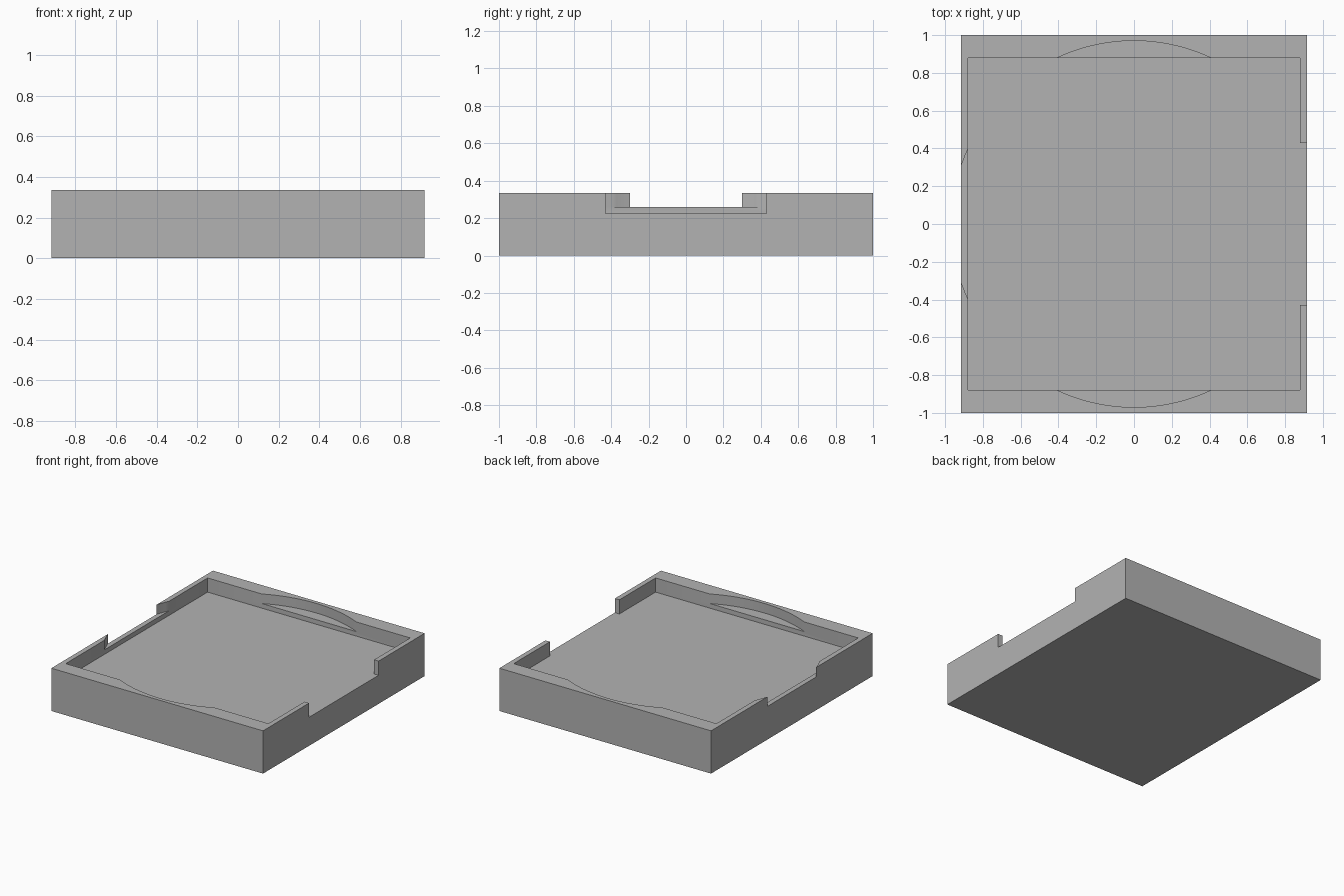
import bpy
import bmesh
import math

if "Cube" in bpy.data.objects:
    bpy.data.objects.remove(bpy.data.objects["Cube"], do_unlink=True)

# Main dimensions
HALF_X, HALF_Y, HEIGHT = 0.917, 1.0, 0.335
IN_X, IN_Y, FLOOR = 0.878, 0.878, 0.224
SLOT_Y = 0.43            # half width of the open side
LEDGE = 0.26             # bottom of the round relief
RELIEF_X, RELIEF_Y = 0.964, 0.97
ABOVE = HEIGHT + 0.2

grey = bpy.data.materials.new("grey_plastic")
grey.use_nodes = True
colour = (0.45, 0.45, 0.45, 1)
grey.diffuse_color = colour
grey.node_tree.nodes["Principled BSDF"].inputs["Base Color"].default_value = colour


def prism(name, outline, z0, z1):
    """Extrude a flat outline from z0 to z1."""
    bm = bmesh.new()
    face = bm.faces.new([bm.verts.new((x, y, z0)) for x, y in outline])
    top = bmesh.ops.extrude_face_region(bm, geom=[face])
    verts = [v for v in top["geom"] if isinstance(v, bmesh.types.BMVert)]
    bmesh.ops.translate(bm, verts=verts, vec=(0, 0, z1 - z0))
    bmesh.ops.recalc_face_normals(bm, faces=bm.faces)
    mesh = bpy.data.meshes.new(name)
    bm.to_mesh(mesh)
    bm.free()
    mesh.materials.append(grey)
    obj = bpy.data.objects.new(name, mesh)
    bpy.context.collection.objects.link(obj)
    return obj


def cut(target, cutter):
    """Subtract the cutter and remove it."""
    cutter.hide_render = True
    mod = target.modifiers.new("cut", "BOOLEAN")
    mod.operation = "DIFFERENCE"
    mod.solver = "EXACT"
    mod.object = cutter
    bpy.context.view_layer.objects.active = target
    bpy.ops.object.modifier_apply(modifier=mod.name)
    bpy.data.objects.remove(cutter, do_unlink=True)


# Solid block
tray = prism("tray", [(-HALF_X, -HALF_Y), (HALF_X, -HALF_Y),
                      (HALF_X, HALF_Y), (-HALF_X, HALF_Y)], 0, HEIGHT)

# Square pocket with an open slot through the left wall
half = [(HALF_X + 0.2, SLOT_Y), (IN_X, SLOT_Y), (IN_X, IN_Y), (-IN_X, IN_Y)]
pocket = half + [(x, -y) for x, y in reversed(half)]
cut(tray, prism("pocket_cutter", pocket, FLOOR, ABOVE))

# Round relief that scoops into the other walls, leaving a ledge;
# it stops short of the slotted wall's remaining ends
STEPS = 128
ring = [(RELIEF_X * math.cos(2 * math.pi * i / STEPS),
         RELIEF_Y * math.sin(2 * math.pi * i / STEPS)) for i in range(STEPS)]
cut(tray, prism("relief_cutter", ring, LEDGE, ABOVE))

# Crisp moulded edges with smooth scoops
bpy.ops.object.select_all(action="DESELECT")
tray.select_set(True)
bpy.context.view_layer.objects.active = tray
bpy.ops.object.shade_smooth_by_angle(angle=math.radians(30))
